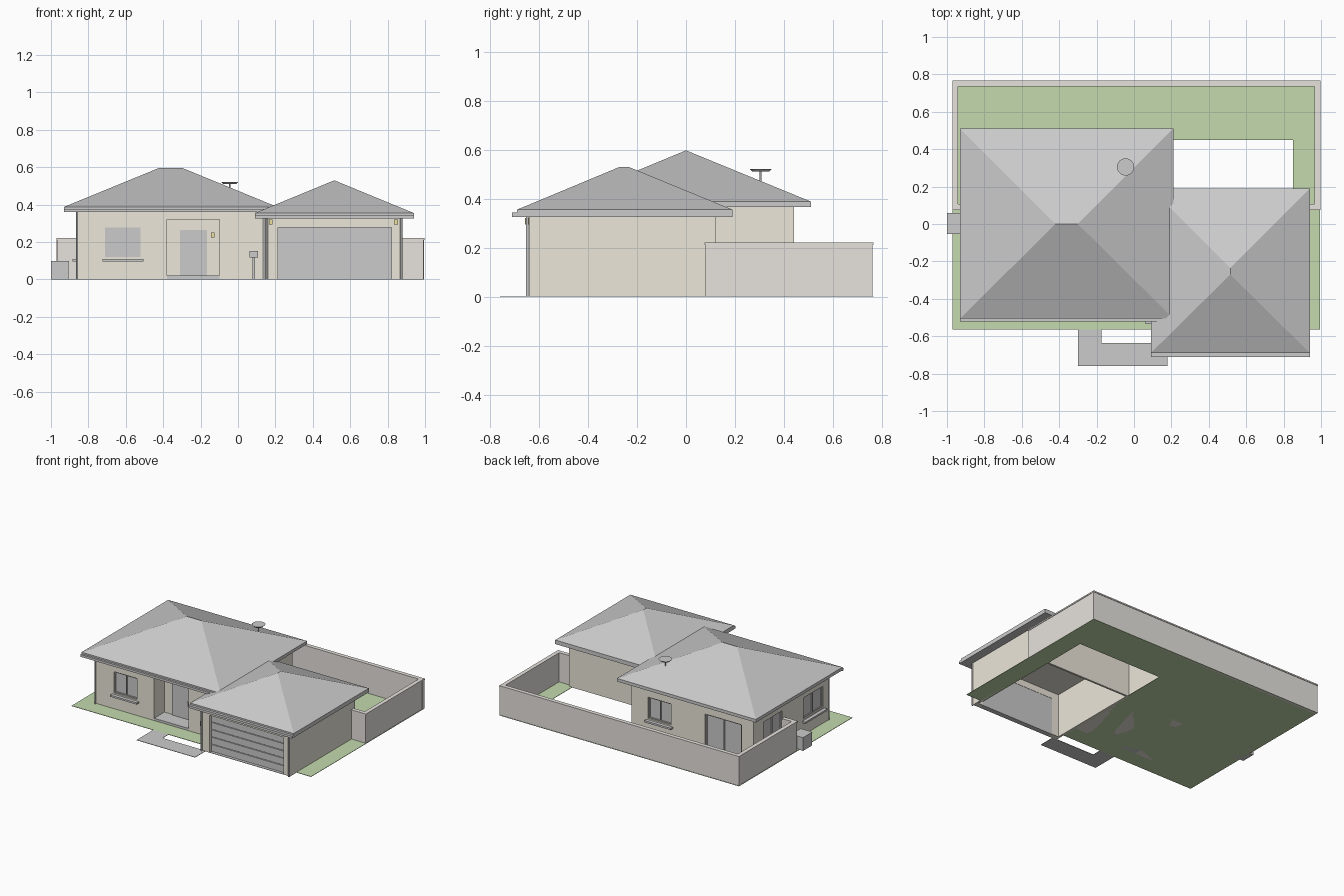
import bpy, bmesh
from mathutils import Vector

if "Cube" in bpy.data.objects:
    bpy.data.objects.remove(bpy.data.objects["Cube"])


def material(name, rgb):
    m = bpy.data.materials.new(name)
    m.diffuse_color = (*rgb, 1)
    m.use_nodes = True
    m.node_tree.nodes["Principled BSDF"].inputs["Base Color"].default_value = m.diffuse_color
    return m


CREAM = material("cream_render", (0.84, 0.80, 0.70))
STONE = material("fence_render", (0.80, 0.77, 0.73))
GRASS = material("grass", (0.55, 0.70, 0.42))
LAMP = material("lamp_yellow", (0.85, 0.75, 0.35))


def finish(name, bm, mat=None):
    bmesh.ops.recalc_face_normals(bm, faces=bm.faces)
    me = bpy.data.meshes.new(name)
    bm.to_mesh(me)
    bm.free()
    ob = bpy.data.objects.new(name, me)
    bpy.context.collection.objects.link(ob)
    if mat:
        me.materials.append(mat)
    return ob


def box(name, x, y, z, mat=None):
    bm = bmesh.new()
    bmesh.ops.create_cube(bm, size=1)
    for v in bm.verts:
        v.co = Vector([(r[0] + r[1]) / 2 + c * (r[1] - r[0]) for r, c in zip((x, y, z), v.co)])
    return finish(name, bm, mat)


def prism(name, outline, z0, z1, mat=None):
    bm = bmesh.new()
    f = bm.faces.new([bm.verts.new((x, y, z0)) for x, y in outline])
    ext = bmesh.ops.extrude_face_region(bm, geom=[f])["geom"]
    for v in ext:
        if isinstance(v, bmesh.types.BMVert):
            v.co.z = z1
    return finish(name, bm, mat)


def cut(ob, cutters):
    for c in cutters:
        c.hide_render = True
        m = ob.modifiers.new("cut", "BOOLEAN")
        m.operation, m.solver, m.object = "DIFFERENCE", "EXACT", c
    dg = bpy.context.evaluated_depsgraph_get()
    me = bpy.data.meshes.new_from_object(ob.evaluated_get(dg))
    ob.modifiers.clear()
    ob.data = me
    for c in cutters:
        bpy.data.objects.remove(c)


def hip_roof(name, x, y, eave0, eave1, top, ridge):
    """Fascia slab plus hipped planes rising to a ridge (two xy points)."""
    bm = bmesh.new()
    corners = [(x[0], y[0]), (x[1], y[0]), (x[1], y[1]), (x[0], y[1])]
    lo = [bm.verts.new((*c, eave0)) for c in corners]
    hi = [bm.verts.new((*c, eave1)) for c in corners]
    a, b = [bm.verts.new((*p, top)) for p in ridge]
    bm.faces.new(lo)
    for i in range(4):
        j = (i + 1) % 4
        bm.faces.new((lo[i], lo[j], hi[j], hi[i]))
    along_x = abs(ridge[0][0] - ridge[1][0]) > abs(ridge[0][1] - ridge[1][1])
    s = 0 if along_x else 1
    h = hi[s:] + hi[:s]
    bm.faces.new((h[0], h[1], b, a))
    bm.faces.new((h[1], h[2], b))
    bm.faces.new((h[2], h[3], a, b))
    bm.faces.new((h[3], h[0], a))
    return finish(name, bm)


def cylinder(name, at, r0, r1, z0, z1, sides=16):
    bm = bmesh.new()
    bmesh.ops.create_cone(bm, cap_ends=True, segments=sides, radius1=r0, radius2=r1, depth=z1 - z0)
    bmesh.ops.translate(bm, verts=bm.verts, vec=(at[0], at[1], (z0 + z1) / 2))
    ob = finish(name, bm)
    for p in ob.data.polygons:
        p.use_smooth = len(p.vertices) == 4
    return ob


# Box placed against a house wall: u runs along the wall, d goes inward from its face
def wall_box(name, wall, u, d, z, mat=None):
    if wall == "front":
        return box(name, u, (-0.44 + d[0], -0.44 + d[1]), z, mat)
    if wall == "back":
        return box(name, u, (0.44 - d[1], 0.44 - d[0]), z, mat)
    return box(name, (-0.86 + d[0], -0.86 + d[1]), u, z, mat)


# Ground: lawn wraps around an open garage and yard; path leads to the lawn
prism("lawn", [(-0.97, -0.565), (0.155, -0.565), (0.155, 0.45), (0.85, 0.45), (0.85, -0.565),
               (0.995, -0.565), (0.995, 0.765), (-0.97, 0.765)], 0, 0.003, GRASS)
prism("path", [(-0.30, -0.76), (0.18, -0.76), (0.18, -0.635), (-0.175, -0.635),
               (-0.175, -0.565), (-0.30, -0.565)], 0, 0.003)

# House body with porch alcove and recessed openings
house = box("house_walls", (-0.86, 0.14), (-0.44, 0.44), (0, 0.37), CREAM)
cutters = [wall_box("porch_cutter", "front", (-0.38, -0.10), (-0.05, 0.12), (-0.05, 0.32))]
Z = (0.12, 0.277)
openings = [("front_window", "front", (-0.71, -0.52), Z), ("side_window_a", "left", (-0.38, -0.15), Z),
            ("side_window_b", "left", (0.095, 0.32), Z), ("back_window", "back", (-0.186, 0.003), Z),
            ("patio_door", "back", (-0.762, -0.466), (0.008, 0.277))]
for name, wall, u, z in openings:
    cutters.append(wall_box(name + "_cutter", wall, u, (-0.05, 0.02), z))
    wall_box(name + "_glass", wall, u, (0.016, 0.021), z)
    t = 0.007
    mid = sum(u) / 2
    for i, c in enumerate((u[0] + t / 2, mid, u[1] - t / 2)):
        wall_box(f"{name}_stile_{i}", wall, (c - t / 2, c + t / 2), (0.008, 0.02), z)
    for i, c in enumerate((z[0], z[1] - t)):
        wall_box(f"{name}_rail_{i}", wall, u, (0.008, 0.02), (c, c + t))
    if "window" in name:
        wall_box(name + "_sill", wall, (u[0] - 0.014, u[1] + 0.014), (-0.025, 0.018), (0.097, 0.11))
cut(house, cutters)

# Porch
wall_box("porch_floor", "front", (-0.38, -0.10), (0, 0.12), (0, 0.02))
wall_box("front_door", "front", (-0.31, -0.165), (0.112, 0.122), (0.02, 0.265))
wall_box("door_handle", "front", (-0.185, -0.177), (0.105, 0.112), (0.12, 0.15))
wall_box("porch_lamp", "front", (-0.145, -0.125), (0.105, 0.12), (0.225, 0.25), LAMP)

# Garage: hollow, open underneath, with a slatted door
garage = box("garage_walls", (0.145, 0.875), (-0.64, 0.12), (0, 0.33), CREAM)
cut(garage, [box("garage_void", (0.16, 0.86), (-0.60, 0.105), (-0.1, 0.325)),
             box("garage_door_cutter", (0.215, 0.82), (-0.7, -0.55), (-0.1, 0.277))])
box("garage_door_backing", (0.215, 0.82), (-0.612, -0.602), (0, 0.277))
box("garage_threshold", (0.215, 0.82), (-0.64, -0.602), (0, 0.003))
for i in range(5):
    z0 = 0.004 + i * 0.0546
    box(f"garage_door_panel_{i}", (0.215, 0.82), (-0.62, -0.61), (z0, z0 + 0.05))
for i, x in enumerate((0.175, 0.845)):
    box(f"garage_lamp_{i}", (x - 0.01, x + 0.01), (-0.657, -0.64), (0.295, 0.32), LAMP)

# Roofs, front gutters and downpipes
hip_roof("main_roof", (-0.93, 0.21), (-0.505, 0.51), 0.365, 0.388, 0.597, [(-0.42, 0), (-0.30, 0)])
hip_roof("garage_roof", (0.09, 0.94), (-0.69, 0.19), 0.325, 0.355, 0.53, [(0.515, -0.27), (0.515, -0.235)])
box("main_gutter", (-0.93, 0.19), (-0.52, -0.505), (0.36, 0.377))
box("garage_gutter", (0.09, 0.94), (-0.71, -0.69), (0.326, 0.343))
for name, x, y, h in (("main_downpipe_left", -0.86, -0.446, 0.365), ("main_downpipe_right", 0.139, -0.446, 0.365),
                      ("garage_downpipe_left", 0.155, -0.648, 0.325), ("garage_downpipe_right", 0.873, -0.648, 0.325)):
    cylinder(name, (x, y), 0.006, 0.006, 0, h, 10)

# Roof vent
cylinder("vent_pole", (-0.045, 0.305), 0.004, 0.004, 0.43, 0.516, 8)
cylinder("vent_cap", (-0.045, 0.305), 0.034, 0.046, 0.51, 0.522, 24)

# Boundary fence with capping
runs = [("back", (-0.97, 0.995), (0.74, 0.762)), ("left", (-0.967, -0.945), (0.08, 0.74)),
        ("right", (0.97, 0.992), (0.08, 0.74)), ("left_return", (-0.945, -0.86), (0.08, 0.102)),
        ("right_return", (0.875, 0.97), (0.08, 0.102))]
e = 0.004
for name, x, y in runs:
    box(f"fence_{name}", x, y, (0, 0.212), STONE)
prism("fence_cap", [(-0.86, 0.076), (-0.971, 0.076), (-0.971, 0.766), (0.996, 0.766), (0.996, 0.076), (0.875, 0.076),
                    (0.875, 0.106), (0.966, 0.106), (0.966, 0.736), (-0.941, 0.736), (-0.941, 0.106), (-0.86, 0.106)],
      0.212, 0.222, STONE)

# Air conditioner and letterbox
box("air_conditioner", (-1.0, -0.905), (-0.05, 0.055), (0, 0.094))
box("air_conditioner_lid", (-1.0, -0.903), (-0.053, 0.058), (0.094, 0.099))
box("letterbox_post", (0.078, 0.09), (-0.525, -0.51), (0, 0.12))
box("letterbox", (0.062, 0.106), (-0.535, -0.50), (0.118, 0.153))
